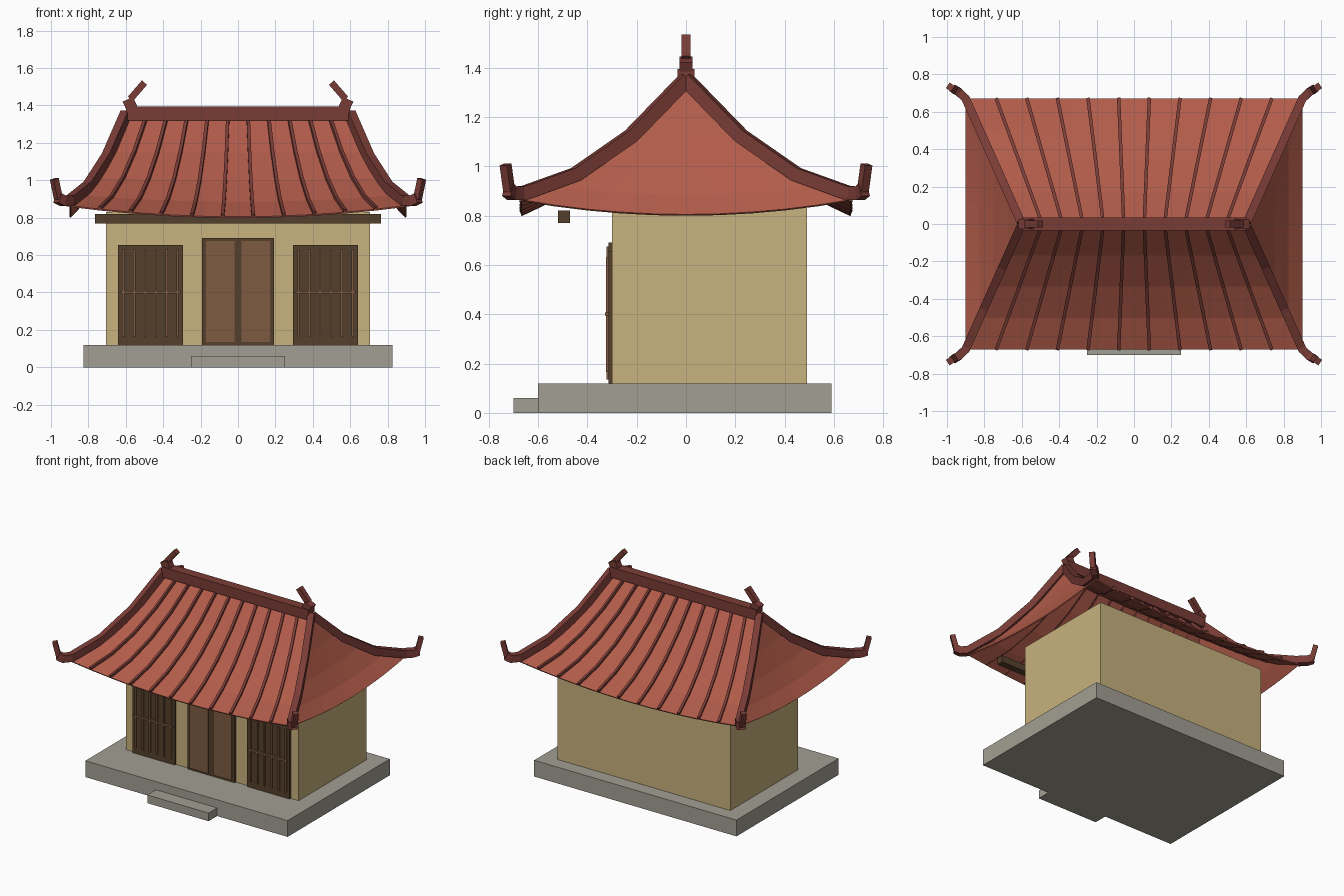
import bpy, bmesh, math
from mathutils import Vector, Matrix

cube = bpy.data.objects.get("Cube")
if cube:
    bpy.data.objects.remove(cube, do_unlink=True)


def material(name, *srgb):
    lin = [((c / 255 + 0.055) / 1.055) ** 2.4 for c in srgb] + [1]
    m = bpy.data.materials.new(name)
    m.use_nodes = True
    m.diffuse_color = lin
    m.node_tree.nodes["Principled BSDF"].inputs["Base Color"].default_value = lin
    return m


stone = material("stone", 162, 159, 147)
plaster = material("plaster", 200, 178, 126)
dark_wood = material("dark wood", 85, 64, 44)
warm_wood = material("warm wood", 126, 91, 65)
tile = material("roof tile", 178, 92, 74)
dark_tile = material("dark ridge tile", 122, 60, 54)


def finish(name, bm, mat):
    me = bpy.data.meshes.new(name)
    bm.to_mesh(me)
    bm.free()
    me.materials.append(mat)
    ob = bpy.data.objects.new(name, me)
    bpy.context.collection.objects.link(ob)
    return ob


def box(name, mat, x, y, z):
    """Box from (min, max) pairs."""
    bm = bmesh.new()
    bmesh.ops.create_cube(bm, size=1)
    for v in bm.verts:
        v.co = [(a + b) / 2 + c * (b - a) for c, (a, b) in zip(v.co, (x, y, z))]
    return finish(name, bm, mat)


def sweep(name, mat, path, width, height):
    """Rectangular bar following a path that lies in one vertical plane."""
    path = [Vector(p) for p in path]
    flat = path[-1] - path[0]
    side = Vector((flat.y, -flat.x, 0)).normalized()
    bm = bmesh.new()
    rings = []
    for i, p in enumerate(path):
        d = (path[min(i + 1, len(path) - 1)] - path[max(i - 1, 0)]).normalized()
        up = side.cross(d)
        rings.append([bm.verts.new(p + side * a * width / 2 + up * b * height / 2)
                      for a, b in ((-1, -1), (1, -1), (1, 1), (-1, 1))])
    for r, s in zip(rings, rings[1:]):
        for k in range(4):
            bm.faces.new((r[k], r[k - 1], s[k - 1], s[k]))
    bm.faces.new(rings[0])
    bm.faces.new(rings[-1][::-1])
    bmesh.ops.recalc_face_normals(bm, faces=bm.faces)
    return finish(name, bm, mat)


# Roof surface: concave slope whose eave sags between the corners
RIDGE, EAVE_X, EAVE_Y = 0.6, 0.9, 0.67


def roof_z(t, u):
    return 1.33 - 0.8 * t + 0.335 * t * t - 0.06 * t * t * (1 - u * u)


def roof_point(t, u, top, bottom, near, far):
    return Vector((u * (top + (bottom - top) * t), -(near + (far - near) * t), roof_z(t, u)))


def roof_panel(name, angle, shape):
    rows, cols = 4, 10
    bm = bmesh.new()
    grid = [[bm.verts.new(roof_point(r / rows, 2 * c / cols - 1, *shape))
             for c in range(cols + 1)] for r in range(rows + 1)]
    for r in range(rows):
        for c in range(cols):
            bm.faces.new((grid[r + 1][c], grid[r + 1][c + 1], grid[r][c + 1], grid[r][c]))
    bmesh.ops.remove_doubles(bm, verts=bm.verts, dist=0.0001)
    bm.transform(Matrix.Rotation(angle, 4, 'Z'))
    ob = finish(name, bm, tile)
    mod = ob.modifiers.new("thickness", 'SOLIDIFY')
    mod.thickness = 0.008
    mod.offset = -1


# Base, step, walls and eave beam
box("stone_base", stone, (-0.825, 0.825), (-0.6, 0.59), (0, 0.12))
box("front_step", stone, (-0.25, 0.25), (-0.7, -0.6), (0, 0.06))
box("walls", plaster, (-0.705, 0.705), (-0.3, 0.49), (0.12, 0.83))
box("eave_beam", dark_wood, (-0.765, 0.765), (-0.52, -0.47), (0.77, 0.82))

# Double door
box("door_frame", dark_wood, (-0.193, 0.193), (-0.314, -0.3), (0.12, 0.69))
for name, s in (("left", 1), ("right", -1)):
    box(name + "_door_leaf", warm_wood, sorted((s * 0.02, s * 0.172)),
        (-0.322, -0.314), (0.135, 0.675))

# Lattice windows
for name, s in (("left", 1), ("right", -1)):
    cx = s * 0.468
    box(name + "_window", dark_wood, (cx - 0.173, cx + 0.173), (-0.314, -0.3), (0.12, 0.655))
    for k in range(6):
        bx = cx + (k - 2.5) * 0.058
        box(f"{name}_window_bar_{k}", warm_wood, (bx - 0.006, bx + 0.006),
            (-0.324, -0.314), (0.165, 0.63))
    box(name + "_window_rail", warm_wood, (cx - 0.16, cx + 0.16), (-0.328, -0.314), (0.395, 0.408))

# Four roof panels
long_side = (RIDGE, EAVE_X, 0, EAVE_Y)
short_side = (0, EAVE_Y, RIDGE, EAVE_X)
for k, name in enumerate(("front", "left", "back", "right")):
    roof_panel(name + "_roof", k * math.pi / 2, short_side if k % 2 else long_side)

# Tile ribs on the two long slopes
for name, s in (("front", 1), ("back", -1)):
    for k in range(10):
        u = (2 * k - 9) / 11
        pts = [roof_point(r / 4, u, *long_side) for r in range(5)]
        sweep(f"{name}_rib_{k}", dark_tile, [(p.x, p.y * s, p.z + 0.004) for p in pts], 0.018, 0.024)

# Main ridge with a leaning horn at each end
box("main_ridge", dark_tile, (-RIDGE, RIDGE), (-0.035, 0.035), (1.32, 1.395))
for name, s in (("left", 1), ("right", -1)):
    sweep(name + "_horn_block", dark_tile, [(s * 0.605, 0, 1.395), (s * 0.55, 0, 1.42)], 0.054, 0.055)
    sweep(name + "_ridge_horn", dark_tile, [(s * 0.575, 0, 1.435), (s * 0.5, 0, 1.522)], 0.038, 0.036)

# Hip ridges with upturned corner tips
for a, sx in (("left", 1), ("right", -1)):
    for b, sy in (("front", -1), ("back", 1)):
        def corner(*pts):
            return [(sx * x, sy * y, z) for x, y, z in pts]
        name = f"{b}_{a}"
        hip = [(RIDGE + 0.3 * t, EAVE_Y * t, roof_z(t, 1) + 0.022) for t in (0, 1 / 3, 2 / 3, 1)]
        sweep(name + "_hip", dark_tile, corner(*hip), 0.045, 0.055)
        sweep(name + "_hip_end", dark_tile,
              corner((0.89, 0.66, 0.892), (0.935, 0.705, 0.89), (0.965, 0.722, 0.905)), 0.045, 0.055)
        sweep(name + "_tip", dark_tile, corner((0.96, 0.717, 0.9), (0.982, 0.732, 1.007)), 0.036, 0.034)
